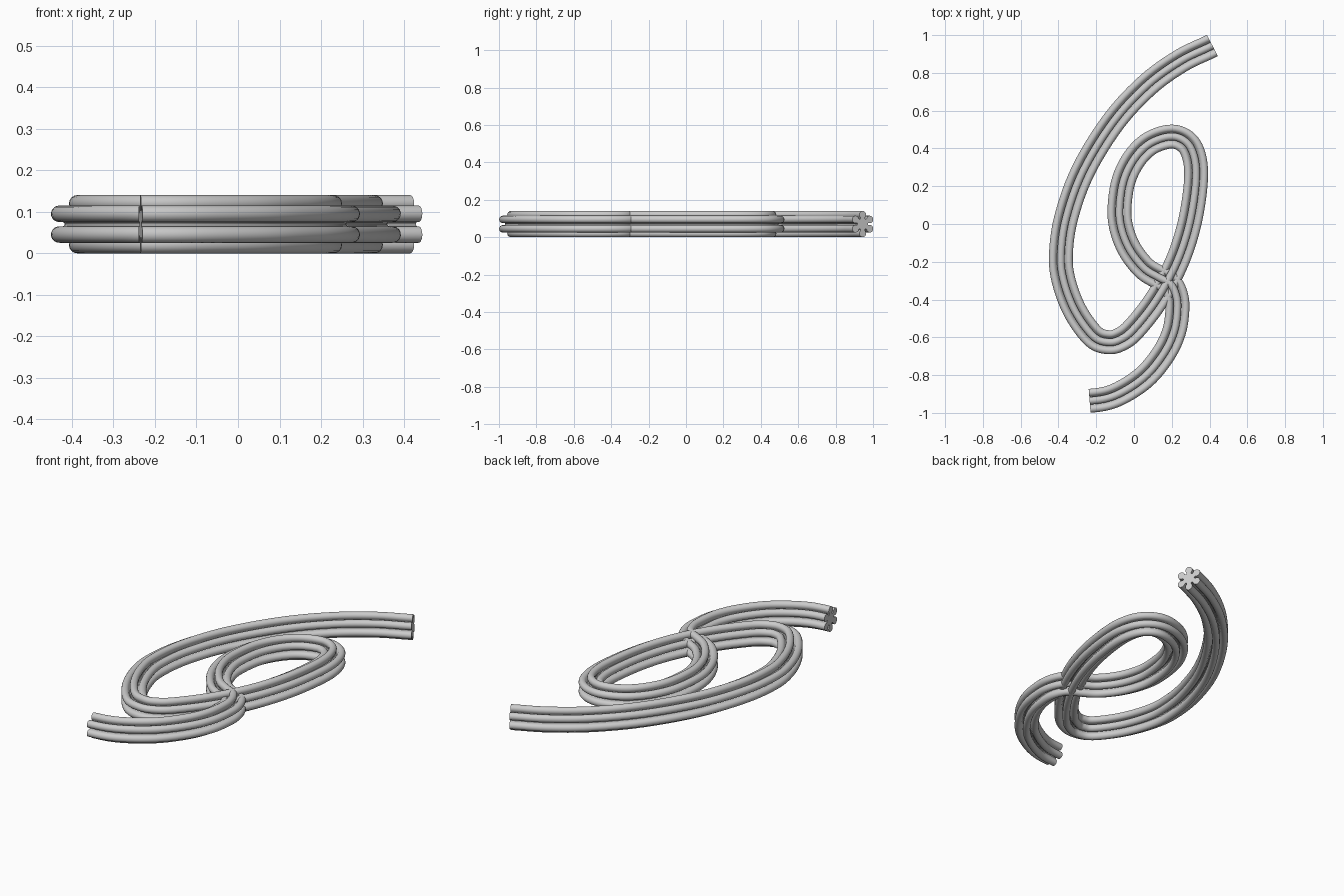
import bpy, bmesh
from math import sin, cos, pi, radians
from mathutils import Vector

if "Cube" in bpy.data.objects:
    bpy.data.objects.remove(bpy.data.objects["Cube"])

LOBES, LOBE_R, LOBE_D = 6, 0.02, 0.05      # rounded arms of the star section
VALLEY_R, VALLEY_D = 0.006, 0.0362         # rounded grooves between arms
MID_Z = 0.07

# Centre line seen from above (first and last points only steer the ends)
PATH = [(-0.38, -0.93), (-0.235, -0.936), (-0.1, -0.908), (0.05, -0.815), (0.155, -0.69),
        (0.212, -0.57), (0.23, -0.45), (0.222, -0.375), (0.19, -0.315), (0.13, -0.282),
        (0.055, -0.235), (-0.02, -0.14), (-0.065, -0.03), (-0.077, 0.08), (-0.055, 0.23),
        (0.005, 0.35), (0.09, 0.43), (0.2, 0.463), (0.28, 0.43), (0.32, 0.35),
        (0.328, 0.23), (0.302, 0.04), (0.255, -0.13), (0.19, -0.28), (0.1, -0.43),
        (-0.005, -0.56), (-0.07, -0.61), (-0.135, -0.626), (-0.215, -0.595),
        (-0.31, -0.465), (-0.37, -0.31), (-0.387, -0.17), (-0.36, 0.03), (-0.27, 0.28),
        (-0.11, 0.54), (0.07, 0.735), (0.25, 0.865), (0.415, 0.945), (0.57, 1.03)]


def star_section():
    pts = []
    for k in range(LOBES):
        a = radians(30) + k * 2 * pi / LOBES
        for i in range(13):                # arm tip
            t = a + radians(-136 + 272 * i / 12)
            pts.append((LOBE_D * cos(a) + LOBE_R * cos(t), LOBE_D * sin(a) + LOBE_R * sin(t)))
        v = a + pi / LOBES
        for s in (45, 0, -45):             # groove floor
            t = v + pi + radians(s)
            pts.append((VALLEY_D * cos(v) + VALLEY_R * cos(t),
                        VALLEY_D * sin(v) + VALLEY_R * sin(t)))
    # keep points in order around each groove
    return pts


def smooth_path(points, steps):
    """Catmull-Rom samples as (position, tangent) pairs."""
    p = [Vector(q) for q in points]
    out = []
    for i in range(1, len(p) - 2):
        a, b, c, d = p[i - 1:i + 3]
        last = i == len(p) - 3
        for s in range(steps + last):
            t = s / steps
            k1, k2, k3 = c - a, 2 * a - 5 * b + 4 * c - d, 3 * b - a - 3 * c + d
            pos = b + 0.5 * (k1 * t + k2 * t ** 2 + k3 * t ** 3)
            tan = (k1 + 2 * k2 * t + 3 * k3 * t ** 2).normalized()
            out.append((pos, tan))
    return out


# Sweep the star section along the looping path
section = star_section()
bm = bmesh.new()
rings = []
for pos, tan in smooth_path(PATH, 6):
    side = Vector((tan.y, -tan.x))
    rings.append([bm.verts.new((*(pos + side * u), MID_Z + w)) for u, w in section])
n = len(section)
for r0, r1 in zip(rings, rings[1:]):
    for i in range(n):
        j = (i + 1) % n
        bm.faces.new((r0[i], r0[j], r1[j], r1[i]))
bm.faces.new(rings[0][::-1])
bm.faces.new(rings[-1])
bmesh.ops.recalc_face_normals(bm, faces=bm.faces)

mesh = bpy.data.meshes.new("fluted_loop")
bm.to_mesh(mesh)
bm.free()
loop = bpy.data.objects.new("fluted_loop", mesh)
bpy.context.collection.objects.link(loop)
bpy.context.view_layer.objects.active = loop
loop.select_set(True)
bpy.ops.object.shade_smooth_by_angle(angle=radians(40))
